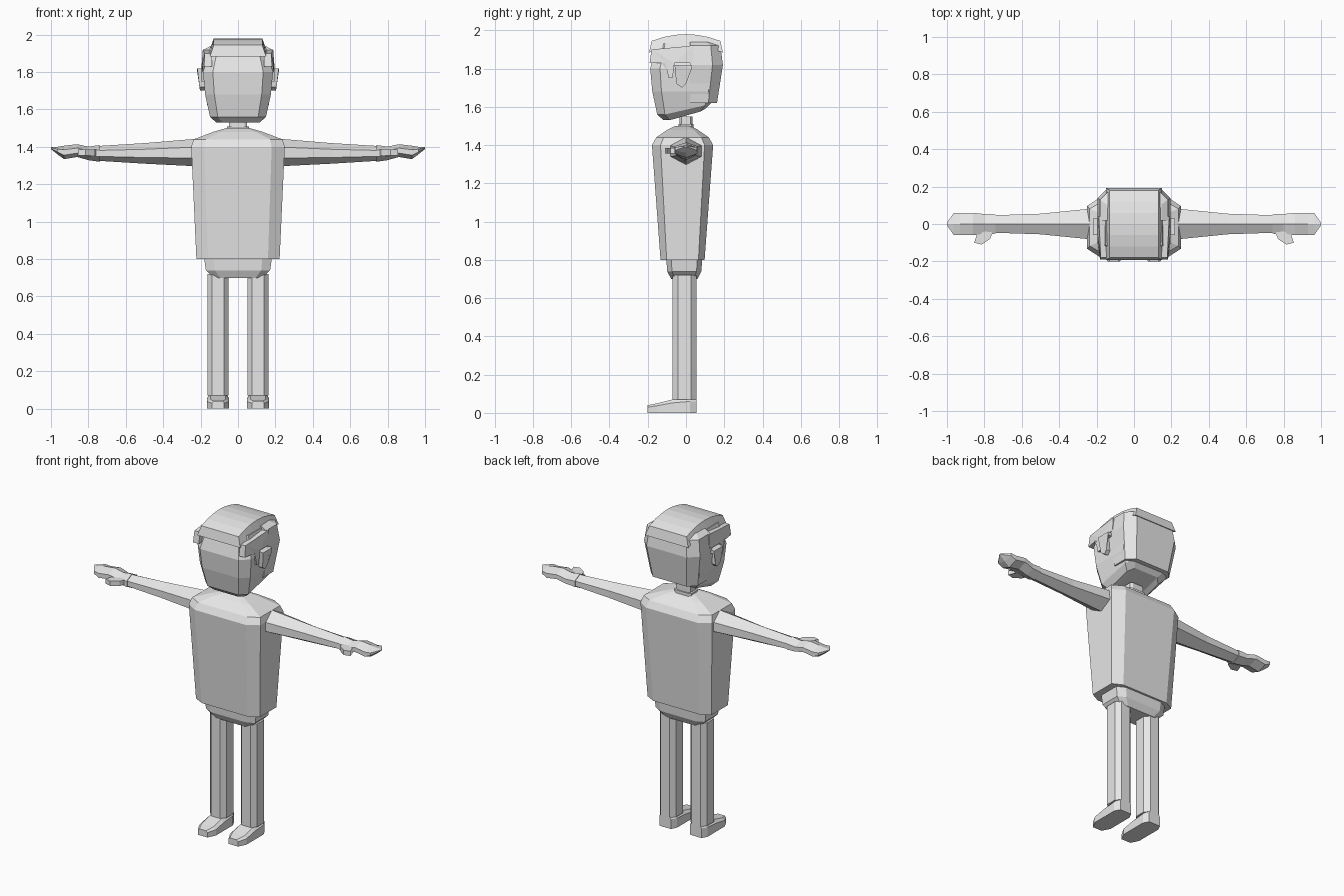
import bpy
import bmesh

if "Cube" in bpy.data.objects:
    bpy.data.objects.remove(bpy.data.objects["Cube"])

# One plain colour for the whole figure
shade = (0.8, 0.8, 0.8, 1)
grey = bpy.data.materials.new("light_grey")
grey.use_nodes = True
grey.diffuse_color = shade
grey.node_tree.nodes["Principled BSDF"].inputs["Base Color"].default_value = shade


def loft(name, rings, mirror=False):
    """Skin a row of matching rings, cap both ends, optionally mirror across x."""
    bm = bmesh.new()
    rows = [[bm.verts.new(point) for point in ring] for ring in rings]
    for lower, upper in zip(rows, rows[1:]):
        for i in range(len(lower)):
            bm.faces.new((lower[i - 1], lower[i], upper[i], upper[i - 1]))
    caps = [bm.faces.new(rows[0]), bm.faces.new(rows[-1])]
    bmesh.ops.triangulate(bm, faces=caps)
    bmesh.ops.recalc_face_normals(bm, faces=bm.faces)
    mesh = bpy.data.meshes.new(name)
    bm.to_mesh(mesh)
    bm.free()
    mesh.materials.append(grey)
    obj = bpy.data.objects.new(name, mesh)
    bpy.context.collection.objects.link(obj)
    if mirror:
        obj.modifiers.new("mirror", "MIRROR").use_mirror_merge = False


def slab(z, width, depth, x=0, y=0, corner=0.28):
    """Horizontal rectangle with chamfered corners, given half sizes."""
    inner = 1 - corner
    quarter = [(inner, 1), (1, inner)]
    right = quarter + [(u, -v) for u, v in reversed(quarter)]
    outline = right + [(-u, -v) for u, v in right]
    return [(x + u * width, y + v * depth, z) for u, v in outline]


def hexagon(x, half, middle, height):
    """Upright hexagon across the arm with ridges at top and bottom."""
    sides = [(0, 1), (1, 0.4), (1, -0.4), (0, -1), (-1, -0.4), (-1, 0.4)]
    return [(x, u * half, middle + v * height) for u, v in sides]


def plate(name, outline, inside, outside):
    """Mirrored side plate whose outer surface follows a rule of y and z."""
    loft(name, [[(inside, y, z) for y, z in outline],
                [(outside(y, z), y, z) for y, z in outline]], mirror=True)


# Head: the underside climbs towards the nape
def lift_nape(ring):
    return [(x, y, z + max(0, y) * max(0, 1.68 - z) * 4) for x, y, z in ring]


loft("head", [lift_nape(slab(z, 0.187 * size, 0.182 * size, y=-0.005)) for z, size in
              ((1.53, 0.62), (1.56, 0.8), (1.68, 0.94), (1.8, 1), (1.93, 0.8))])
loft("neck_collar", [slab(z, 0.06, 0.04) for z in (1.47, 1.51)])
loft("neck", [slab(z, 0.048, 0.033) for z in (1.5, 1.55)])


# Hair: arched top strip, rear shell, side panels with sideburns
def strip_section(y):
    top = 1.98 - 1.1 * y * y
    low, lean = top - 0.06, y * 1.07
    return [(-0.15, lean, low), (-0.13, y, top), (0.13, y, top), (0.15, lean, low)]


loft("hair_top", [strip_section(step * 0.06) for step in range(-3, 4)])
loft("hair_back", [[(x, max(0.02, y), z) for x, y, z in slab(z, 0.195 * size, 0.193 * size)]
                   for z, size in ((1.62, 0.84), (1.82, 1), (1.92, 0.93), (1.94, 0.75))])
plate("hair_side",
      [(-0.19, 1.83), (-0.11, 1.83), (-0.09, 1.75), (-0.07, 1.75), (-0.06, 1.83),
       (0.04, 1.83), (0.04, 1.92), (-0.18, 1.9)],
      0.14, lambda y, z: 0.195 - max(0, -y - 0.1) * 0.15 - max(0, z - 1.85) * 0.1)

# Ears: wide upper bar over a narrow stem
plate("ear", [(-0.06, 1.82), (0.03, 1.82), (0.03, 1.8), (0, 1.8), (0, 1.72),
              (-0.02, 1.7), (-0.05, 1.72)],
      0.17, lambda y, z: 0.218 - max(0, 1.8 - z) * 0.15)

# Body
loft("torso", [slab(z, 0.25 * wide, 0.16 * deep, y=-0.018) for z, wide, deep in
               ((0.8, 0.89, 0.72), (1.4, 1, 1), (1.44, 0.95, 0.86),
                (1.48, 0.53, 0.5), (1.5, 0.25, 0.25))])
loft("pelvis", [slab(z, 0.183 * size, 0.095 * size, y=-0.009) for z, size in
                ((0.7, 0.72), (0.74, 0.94), (0.82, 1))])

# Arms with hands and thumbs
loft("arm", [hexagon(*section) for section in
             ((0.2, 0.085, 1.37, 0.075), (0.5, 0.055, 1.365, 0.055),
              (0.74, 0.047, 1.365, 0.04))], mirror=True)
loft("hand", [hexagon(*section) for section in
              ((0.74, 0.052, 1.365, 0.045), (0.8, 0.053, 1.365, 0.036),
               (0.86, 0.06, 1.38, 0.034), (0.93, 0.06, 1.37, 0.036),
               (0.965, 0.058, 1.38, 0.02), (1, 0.006, 1.393, 0.005))], mirror=True)
thumb = [(0.75, -0.03), (0.77, -0.08), (0.815, -0.11), (0.855, -0.1),
         (0.82, -0.08), (0.83, -0.03)]
loft("thumb", [[(x, y, z) for x, y in thumb] for z in (1.355, 1.385)], mirror=True)

# Legs
hip = 0.107
loft("leg", [slab(z, 0.057, 0.063, x=hip, y=-0.008, corner=0.45) for z in (0.07, 0.72)],
     mirror=True)


# Feet: wedge running from heel to narrow toe
def foot_section(y, half, top):
    sides = [(-1, 0), (1, 0), (1, 0.75), (0.7, 1), (-0.7, 1), (-1, 0.75)]
    return [(hip + u * half, y, v * top) for u, v in sides]


loft("foot", [foot_section(*section) for section in
              ((0.055, 0.04, 0.08), (0.02, 0.058, 0.08), (-0.07, 0.058, 0.07),
               (-0.15, 0.058, 0.05), (-0.2, 0.033, 0.04))], mirror=True)
